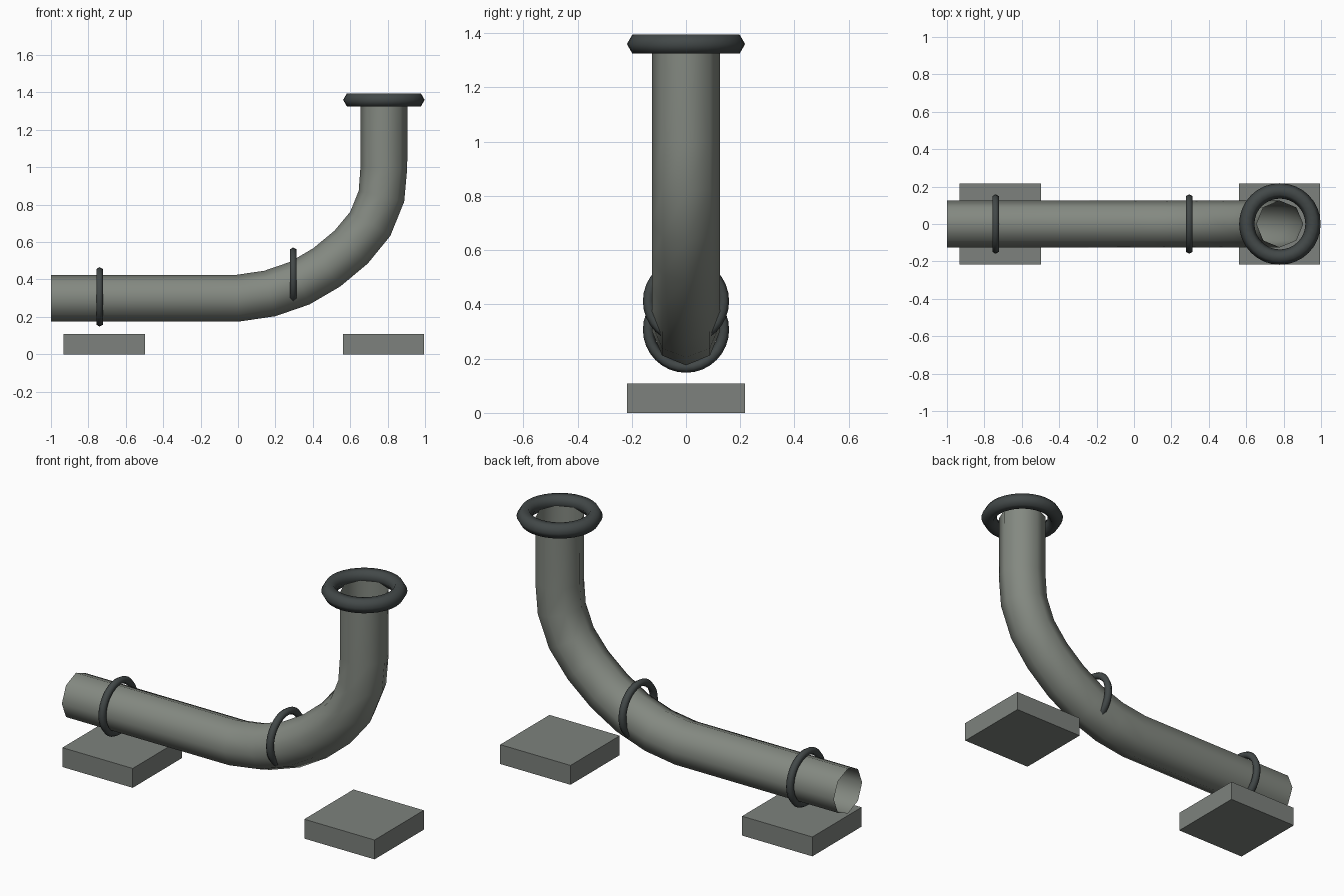
import bpy, bmesh, math
from mathutils import Vector

if "Cube" in bpy.data.objects:
    bpy.data.objects.remove(bpy.data.objects["Cube"])


def material(name, rgb):
    m = bpy.data.materials.new(name)
    m.diffuse_color = (*rgb, 1)
    m.use_nodes = True
    m.node_tree.nodes["Principled BSDF"].inputs["Base Color"].default_value = m.diffuse_color
    return m


PIPE = material("pipe grey", (0.23, 0.25, 0.22))
STONE = material("block grey", (0.205, 0.222, 0.205))
DARK = material("dark metal", (0.055, 0.065, 0.065))


def add_object(name, bm, mat, smooth):
    bmesh.ops.recalc_face_normals(bm, faces=bm.faces)
    mesh = bpy.data.meshes.new(name)
    for f in bm.faces:
        f.smooth = smooth
    bm.to_mesh(mesh)
    bm.free()
    mesh.materials.append(mat)
    ob = bpy.data.objects.new(name, mesh)
    bpy.context.collection.objects.link(ob)
    return ob


# open eight-sided pipe swept along a path in the xz plane
def sweep(name, path, radius, sides, mat):
    bm = bmesh.new()
    pts = [Vector((x, 0, z)) for x, z in path]
    side = Vector((0, 1, 0))
    rings = []
    for i, p in enumerate(pts):
        a = (p - pts[i - 1]).normalized() if i else Vector()
        b = (pts[i + 1] - p).normalized() if i < len(pts) - 1 else Vector()
        up = (a + b).normalized().cross(side)
        rings.append([bm.verts.new(p + radius * (math.cos(t) * side + math.sin(t) * up))
                      for t in (2 * math.pi * k / sides for k in range(sides))])
    for r, s in zip(rings, rings[1:]):
        for k in range(sides):
            n = (k + 1) % sides
            bm.faces.new((r[k], r[n], s[n], s[k]))
    return add_object(name, bm, mat, True)


# six-sided torus, lying flat or standing across the x axis
def torus(name, centre, major, minor, mat, upright=False, segments=32):
    bpy.ops.mesh.primitive_torus_add(
        location=centre, rotation=(0, math.pi / 2 if upright else 0, 0),
        major_radius=major, minor_radius=minor,
        major_segments=segments, minor_segments=6)
    ob = bpy.context.object
    ob.name = name
    ob.data.materials.append(mat)
    bpy.ops.object.shade_smooth()
    return ob


# bent pipe
sweep("bent_pipe",
      [(-1, 0.30), (0, 0.30), (0.17, 0.325), (0.33, 0.38), (0.475, 0.465),
       (0.605, 0.573), (0.707, 0.697), (0.767, 0.845), (0.78, 1.0), (0.78, 1.36)],
      0.125, 8, PIPE)

# flange ring around the upper mouth, and two clamp rings
torus("mouth_ring", (0.78, 0, 1.36), 0.177, 0.041, DARK)
torus("clamp_ring_left", (-0.74, 0, 0.307), 0.139, 0.020, DARK, True)
torus("clamp_ring_right", (0.295, 0, 0.412), 0.139, 0.020, DARK, True)

# base blocks
for name, x in (("base_block_left", -0.715), ("base_block_right", 0.778)):
    bm = bmesh.new()
    bmesh.ops.create_cube(bm, size=1)
    bmesh.ops.scale(bm, vec=(0.434, 0.434, 0.108), verts=bm.verts)
    bmesh.ops.translate(bm, vec=(x, 0, 0.054), verts=bm.verts)
    add_object(name, bm, STONE, False)
